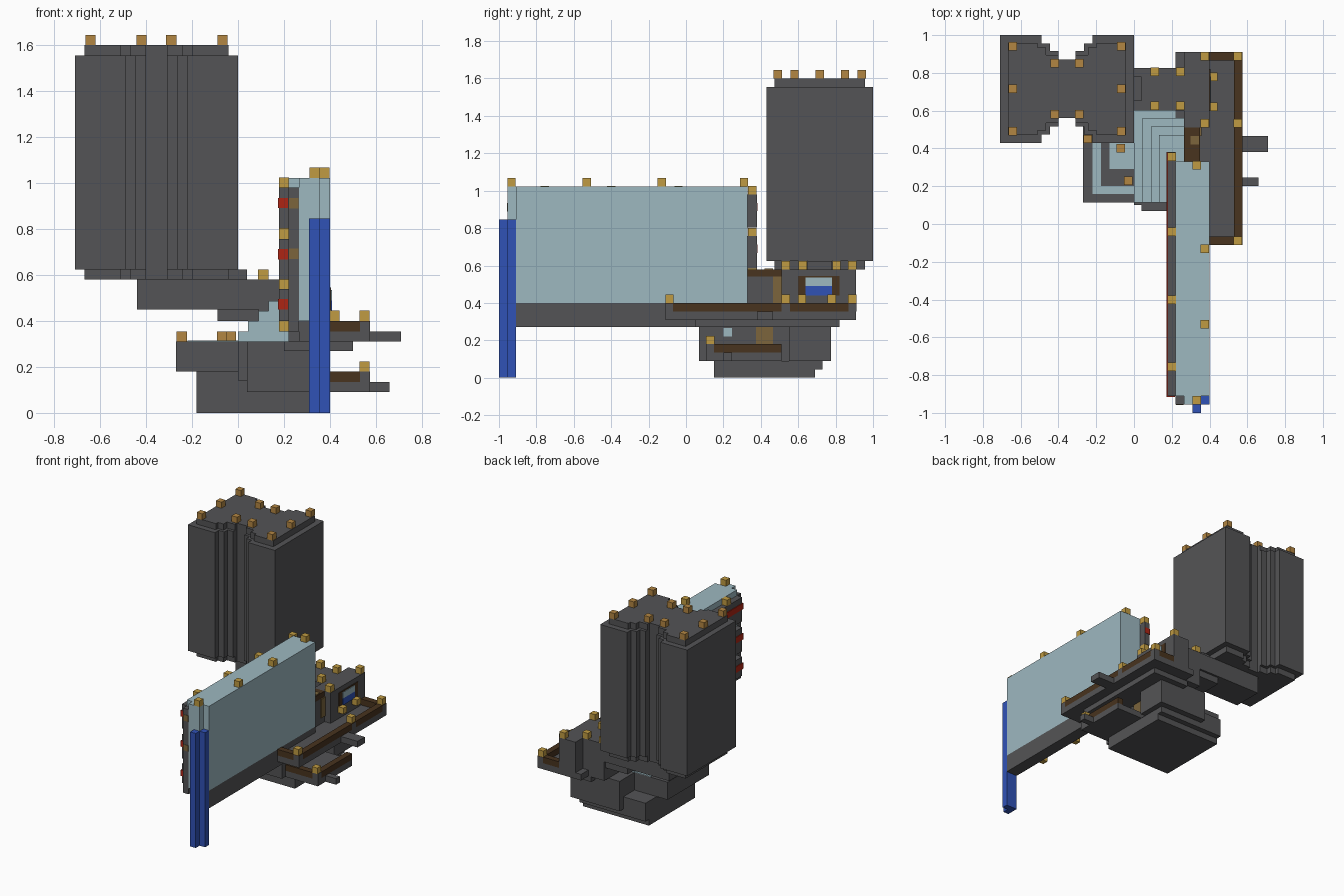
import bpy, bmesh

cube = bpy.data.objects.get("Cube")
if cube:
    bpy.data.objects.remove(cube, do_unlink=True)

U = 0.0445  # block unit


def material(name, r, g, b):
    m = bpy.data.materials.new(name)
    m.diffuse_color = (r, g, b, 1)
    m.use_nodes = True
    m.node_tree.nodes["Principled BSDF"].inputs["Base Color"].default_value = (r, g, b, 1)
    return m


GREY = material("dark grey", .088, .088, .092)
GLASS = material("pale blue", .34, .48, .53)
BLUE = material("deep blue", .03, .085, .47)
GOLD = material("gold", .53, .33, .055)
AMBER = material("amber", .45, .24, .055)
BROWN = material("dark brown", .065, .033, .013)
TAN = material("tan", .2, .13, .045)
RED = material("red", .42, .018, .007)


def boxes(name, mat, *spans):
    """One object made from boxes given as (x0, x1, y0, y1, z0, z1)."""
    bm = bmesh.new()
    for x0, x1, y0, y1, z0, z1 in spans:
        for v in bmesh.ops.create_cube(bm, size=1)["verts"]:
            v.co.x = x1 if v.co.x > 0 else x0
            v.co.y = y1 if v.co.y > 0 else y0
            v.co.z = z1 if v.co.z > 0 else z0
    return finish(name, mat, bm)


def finish(name, mat, bm):
    me = bpy.data.meshes.new(name)
    bm.to_mesh(me)
    bm.free()
    me.materials.append(mat)
    ob = bpy.data.objects.new(name, me)
    bpy.context.collection.objects.link(ob)
    return ob


def prism(name, mat, outline, z0, z1):
    bm = bmesh.new()
    face = bm.faces.new([bm.verts.new((x, y, z0)) for x, y in outline])
    up = bmesh.ops.extrude_face_region(bm, geom=[face])["geom"]
    for v in up:
        if isinstance(v, bmesh.types.BMVert):
            v.co.z = z1
    bmesh.ops.recalc_face_normals(bm, faces=bm.faces[:])
    return finish(name, mat, bm)


def lamps(name, mat, z, *spots):
    h = U / 2
    boxes(name, mat, *[(x - h, x + h, y - h, y + h, z, z + U) for x, y in spots])


# Tower: waisted plan with stepped flanks, slightly inset top and bottom
TX, TY = -.355, .715


def tower_plan(inset):
    half = .285 - inset
    right = [(.355 - inset, half), (.135 + inset / 2, half), (.135 + inset / 2, .24 - inset / 2),
             (.09 + inset / 2, .24 - inset / 2), (.09 + inset / 2, .2 - inset / 2),
             (.045, .2 - inset / 2), (.045, .155)]
    back = right + [(-x, y) for x, y in reversed(right)]
    ring = back + [(x, -y) for x, y in reversed(back)]
    return [(TX + x, TY + y) for x, y in ring]


prism("tower", GREY, tower_plan(0), .625, 1.555)
prism("tower_cap", GREY, tower_plan(.042), 1.555, 1.6)
prism("tower_foot", GREY, tower_plan(.042), .58, .625)
lamps("tower_lamps", AMBER, 1.6,
      *[(TX + sx * .287, TY + y) for sx in (-1, 1) for y in (-.225, 0, .225)],
      *[(TX + sx * .065, TY + sy * .135) for sx in (-1, 1) for sy in (-1, 1)])

# Bridge carrying the tower
boxes("tower_bridge", GREY,
      (-.44, .27, .6, .825, .45, .58), (-.09, .27, .62, .81, .4, .45),
      (.09, .27, .6, .825, .31, .45), (-.31, .04, .65, .78, .58, .625))
lamps("bridge_lamps", GOLD, .58, *[(x, y) for x in (.11, .245) for y in (.625, .805)])

# Stepped base
boxes("base", GREY,
      (-.18, .36, .15, .69, 0, .09), (-.18, .36, .15, .73, .045, .09),
      (-.18, .31, .15, .73, .09, .18), (.04, .31, .07, .55, .09, .31),
      (0, .4, .55, .775, .09, .31), (0, .04, .1, .6, .14, .31),
      (-.27, .04, .115, .6, .18, .31), (.2, .5, .05, .82, .27, .31))

# Left wing pools and stepped glass roof
boxes("pool_water", GLASS,
      (-.22, -.175, .16, .43, .31, .315), (-.22, 0, .16, .2, .31, .315),
      (-.13, .04, .29, .6, .31, .315))
boxes("stepped_glass", GLASS,
      *[(i * U, .265, .115, .605 - i * U, .31, .31 + (i + 1) * U) for i in range(4)])
lamps("wing_lamps", AMBER, .31, (-.245, .45), (-.03, .23), (-.07, .4))

# Main terrace with parapet, posts and beam
boxes("terrace", GREY, (.22, .575, -.11, .91, .31, .355), (.4, .71, .38, .465, .31, .355))
boxes("terrace_parapet", BROWN,
      (.53, .575, -.07, .51, .355, .4), (.53, .575, .555, .87, .355, .4),
      (.4, .53, -.11, -.065, .355, .4), (.4, .53, .865, .91, .355, .4))
boxes("terrace_posts", GREY,
      *[(.53, .575, y - U / 2, y + U / 2, .355, .395) for y in (-.088, .533, .888)])
boxes("terrace_post_caps", BROWN,
      *[(.53, .575, y - U / 2, y + U / 2, .395, .4) for y in (-.088, .533, .888)])
lamps("terrace_lamps", GOLD, .4, (.55, -.088), (.55, .533), (.55, .888), (.42, .62), (.42, .78))

# Lower balcony
boxes("balcony", GREY, (.27, .575, .11, .51, .09, .135), (.53, .575, .11, .15, .135, .18),
      (.3, .66, .2, .245, .09, .135))
boxes("balcony_parapet", BROWN, (.53, .575, .15, .51, .135, .18), (.31, .53, .11, .155, .135, .18))
lamps("balcony_lamp", GOLD, .18, (.55, .13))
boxes("balcony_window", GLASS, (.31, .316, .2, .245, .22, .265))
boxes("balcony_door", TAN, (.31, .318, .375, .465, .18, .31))

# Pavilion with its window, and landing beside it
boxes("pavilion", GREY, (.265, .4, .51, .91, .355, .58))
boxes("window_frame", BROWN, (.4, .404, .6, .82, .44, .545))
boxes("window_upper", GLASS, (.404, .408, .64, .78, .49, .535))
boxes("window_lower", BLUE, (.404, .408, .64, .78, .44, .49))
lamps("pavilion_lamps", GOLD, .58, (.375, .888), (.375, .533))
boxes("landing", GREY, (.265, .35, .33, .51, .355, .54))
boxes("landing_rail", BROWN, (.265, .35, .33, .51, .54, .58))
boxes("landing_panel", TAN, (.35, .358, .465, .51, .4, .54), (.3, .345, .42, .465, .58, .585))

# Long glass gallery on its deck
boxes("gallery_glass", GLASS, (.22, .4, -.91, .33, .4, 1.023), (.265, .355, -.955, -.91, .4, 1.023))
boxes("gallery_deck", GREY, (.22, .4, -.91, .33, .355, .4), (.265, .4, -.91, .1, .31, .355),
      (.31, .4, -.91, .1, .27, .31))
lamps("gallery_lamps", GOLD, 1.023, (.333, -.933), (.375, -.53), (.375, -.13), (.333, .31))

# Corner pier and side fins with red bands
boxes("corner_pier", GREY, (.22, .265, -.955, -.91, .355, .98))
boxes("pier_bands", TAN, *[(.222, .263, -.958, -.955, z, z + U) for z in (.67, .89)])
fin_rows = ((.4, .54), (.58, .757), (.802, .98))
fin_ys = (-.755, -.4, -.04, .355)
boxes("side_fins", GREY, *[(.178, .22, -.91, .38, a, b) for a, b in fin_rows])
boxes("fin_bands", RED, *[(.173, .218, -.915, .382, b - 2 * U, b - U) for a, b in fin_rows])
for i, z in enumerate((.355, .54, .757, .98)):
    lamps("fin_lamps_%d" % (i + 1), GOLD, z, *[(.2, y) for y in fin_ys])

# Front post
boxes("front_post", BLUE, (.31, .355, -1, -.955, 0, .845), (.355, .4, -.955, -.91, 0, .845),
      (.31, .355, -.955, -.91, 0, .4))
